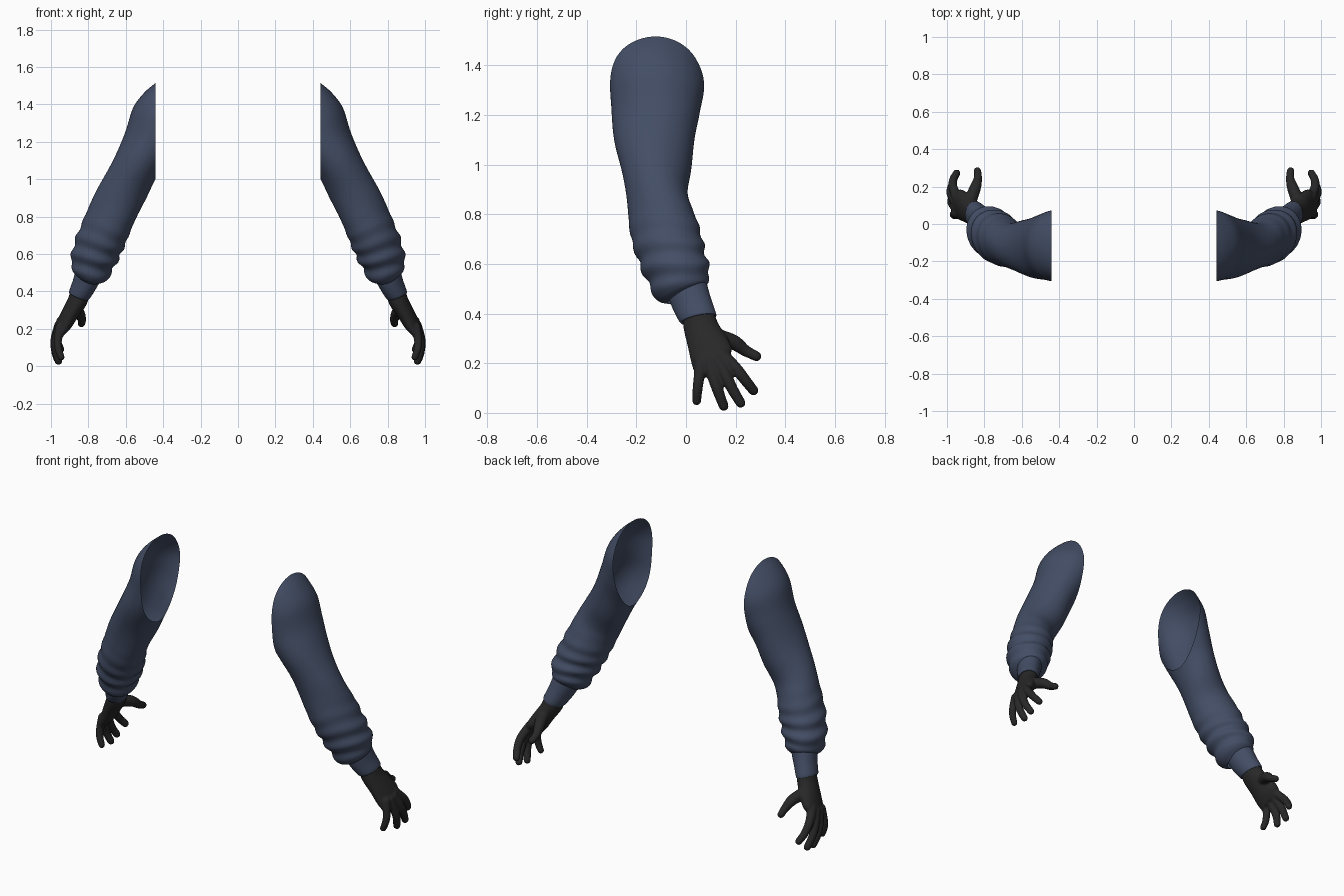
import bpy, bmesh, math
from mathutils import Vector, Matrix

if "Cube" in bpy.data.objects:
    bpy.data.objects.remove(bpy.data.objects["Cube"], do_unlink=True)


def make_material(name, color):
    mat = bpy.data.materials.new(name)
    mat.use_nodes = True
    mat.diffuse_color = color
    bsdf = mat.node_tree.nodes["Principled BSDF"]
    bsdf.inputs["Base Color"].default_value = color
    bsdf.inputs["Roughness"].default_value = 0.8
    return mat


NAVY = make_material("navy cloth", (0.056, 0.075, 0.13, 1))
BLACK = make_material("black glove", (0.021, 0.021, 0.021, 1))


def spline(rows, steps):
    """Catmull-Rom through tuples of numbers."""
    pts = [Vector(r) for r in rows]
    pts = [2 * pts[0] - pts[1]] + pts + [2 * pts[-1] - pts[-2]]
    out = []
    for a, b, c, d in zip(pts, pts[1:], pts[2:], pts[3:]):
        for i in range(steps):
            t = i / steps
            out.append(0.5 * (2 * b + (c - a) * t + (2 * a - 5 * b + 4 * c - d) * t * t
                              + (3 * b - a - 3 * c + d) * t ** 3))
    return out + [pts[-2]]


def loft(bm, rows, steps, sides, wrinkle=None, caps=False):
    """Skin rings: outer x, z, inner x, z, front y, back y, tilt."""
    rings = []
    for ox, oz, ix, iz, yf, yb, tilt in spline(rows, steps):
        mid = Vector(((ox + ix) / 2, (yf + yb) / 2, (oz + iz) / 2))
        u = Vector(((ox - ix) / 2, 0, (oz - iz) / 2))
        v = Vector((0, (yb - yf) / 2, tilt))
        ring = []
        for k in range(sides):
            a = math.tau * k / sides
            off = u * math.cos(a) + v * math.sin(a)
            if wrinkle:
                off += off.normalized() * wrinkle(mid.z, a)
            ring.append(bm.verts.new(mid + off))
        rings.append(ring)
    for r, s in zip(rings, rings[1:]):
        for k in range(sides):
            n = (k + 1) % sides
            bm.faces.new((r[k], s[k], s[n], r[n]))
    if caps:
        bm.faces.new(rings[0])
        bm.faces.new(rings[-1][::-1])


def finish(bm, name, mat):
    bmesh.ops.recalc_face_normals(bm, faces=bm.faces)
    me = bpy.data.meshes.new(name)
    bm.to_mesh(me)
    bm.free()
    me.materials.append(mat)
    ob = bpy.data.objects.new(name, me)
    bpy.context.collection.objects.link(ob)
    return ob


def shade(ob, angle=50):
    bpy.ops.object.select_all(action='DESELECT')
    ob.select_set(True)
    bpy.context.view_layer.objects.active = ob
    bpy.ops.object.shade_smooth_by_angle(angle=math.radians(angle))


def mirror_copy(ob, name):
    me = ob.data.copy()
    me.transform(Matrix.Scale(-1, 4, Vector((1, 0, 0))))
    me.flip_normals()
    bpy.context.collection.objects.link(bpy.data.objects.new(name, me))


def folds(z, a):
    """Slanted cloth folds, strongest above the cuff."""
    amount = 0.007 * math.exp(-((z - 0.6) / 0.13) ** 2)
    bend = 1.4 * math.sin(a + 0.6) + 0.6 * math.sin(2 * a)
    broad = 0.004 * math.sin(z * 16 + 2 * a) * min(1, max(0, (z - 0.6) * 4))
    return amount * math.sin(z * 78 + bend) + broad


# Sleeve, cut flat at the shoulder and left open
sleeve_rows = [
    (0.38, 1.57, 0.14, 1.44, -0.27, 0.04, 0),
    (0.44, 1.52, 0.20, 1.38, -0.29, 0.055, 0),
    (0.50, 1.465, 0.25, 1.31, -0.305, 0.07, 0),
    (0.555, 1.385, 0.30, 1.23, -0.31, 0.078, 0),
    (0.595, 1.27, 0.355, 1.13, -0.30, 0.055, 0),
    (0.64, 1.17, 0.42, 1.03, -0.285, 0.03, 0),
    (0.70, 1.04, 0.48, 0.92, -0.26, 0.02, 0),
    (0.765, 0.915, 0.545, 0.80, -0.24, 0.012, 0.01),
    (0.83, 0.78, 0.59, 0.68, -0.22, 0.05, 0.02),
    (0.875, 0.66, 0.63, 0.59, -0.185, 0.075, 0.03),
    (0.893, 0.565, 0.67, 0.52, -0.145, 0.093, 0.035),
    (0.882, 0.515, 0.695, 0.472, -0.115, 0.09, 0.04),
    (0.868, 0.50, 0.735, 0.455, -0.075, 0.08, 0.035),
]
bm = bmesh.new()
loft(bm, sleeve_rows, 8, 56, folds)
bmesh.ops.bisect_plane(bm, geom=bm.verts[:] + bm.edges[:] + bm.faces[:], dist=1e-5,
                       plane_co=(0.44, 0, 0), plane_no=(1, 0, 0), clear_inner=True)
sleeve = finish(bm, "left_sleeve", NAVY)
shade(sleeve)
mirror_copy(sleeve, "right_sleeve")

# Cuff band
cuff_rows = [
    (0.865, 0.53, 0.725, 0.48, -0.075, 0.08, 0.03),
    (0.882, 0.46, 0.76, 0.415, -0.05, 0.10, 0.025),
    (0.903, 0.40, 0.795, 0.36, -0.023, 0.122, 0.015),
    (0.893, 0.395, 0.805, 0.365, -0.01, 0.11, 0.012),
]
bm = bmesh.new()
loft(bm, cuff_rows, 5, 40)
cuff = finish(bm, "left_cuff", NAVY)
shade(cuff)
mirror_copy(cuff, "right_cuff")

# Glove: palm and fingers fused into one skin
palm_rows = [
    (0.89, 0.42, 0.795, 0.38, -0.015, 0.11, 0.015),
    (0.91, 0.36, 0.81, 0.33, -0.008, 0.13, 0.015),
    (0.94, 0.30, 0.855, 0.265, 0.008, 0.165, 0.02),
    (0.967, 0.24, 0.89, 0.215, 0.022, 0.185, 0.03),
    (0.98, 0.195, 0.925, 0.18, 0.035, 0.172, 0.03),
]
# Finger joints: x, y, z, radius
fingers = [
    [(0.88, 0.11, 0.31, 0.036), (0.85, 0.19, 0.285, 0.032),
     (0.835, 0.24, 0.25, 0.024), (0.837, 0.284, 0.228, 0.021)],
    [(0.945, 0.14, 0.24, 0.028), (0.968, 0.20, 0.18, 0.025),
     (0.965, 0.24, 0.13, 0.023), (0.948, 0.272, 0.09, 0.021)],
    [(0.955, 0.12, 0.22, 0.028), (0.978, 0.16, 0.15, 0.025),
     (0.979, 0.19, 0.09, 0.023), (0.968, 0.22, 0.04, 0.021)],
    [(0.955, 0.09, 0.21, 0.028), (0.974, 0.115, 0.13, 0.025),
     (0.974, 0.132, 0.08, 0.023), (0.96, 0.152, 0.027, 0.021)],
    [(0.95, 0.06, 0.21, 0.027), (0.963, 0.052, 0.14, 0.023),
     (0.96, 0.046, 0.09, 0.021), (0.945, 0.043, 0.048, 0.019)],
]
bm = bmesh.new()
loft(bm, palm_rows, 6, 32, caps=True)
for finger in fingers:
    for x, y, z, r in spline(finger, 8):
        bmesh.ops.create_icosphere(bm, subdivisions=2, radius=r,
                                   matrix=Matrix.Translation((x, y, z)))
glove = finish(bm, "left_glove", BLACK)
remesh = glove.modifiers.new("fuse", 'REMESH')
remesh.mode = 'VOXEL'
remesh.voxel_size = 0.006
smooth = glove.modifiers.new("soften", 'SMOOTH')
smooth.factor = 0.5
smooth.iterations = 6
bpy.context.view_layer.objects.active = glove
for name in ("fuse", "soften"):
    bpy.ops.object.modifier_apply(modifier=name)
glove.data.materials.clear()
glove.data.materials.append(BLACK)
shade(glove, 80)
mirror_copy(glove, "right_glove")
